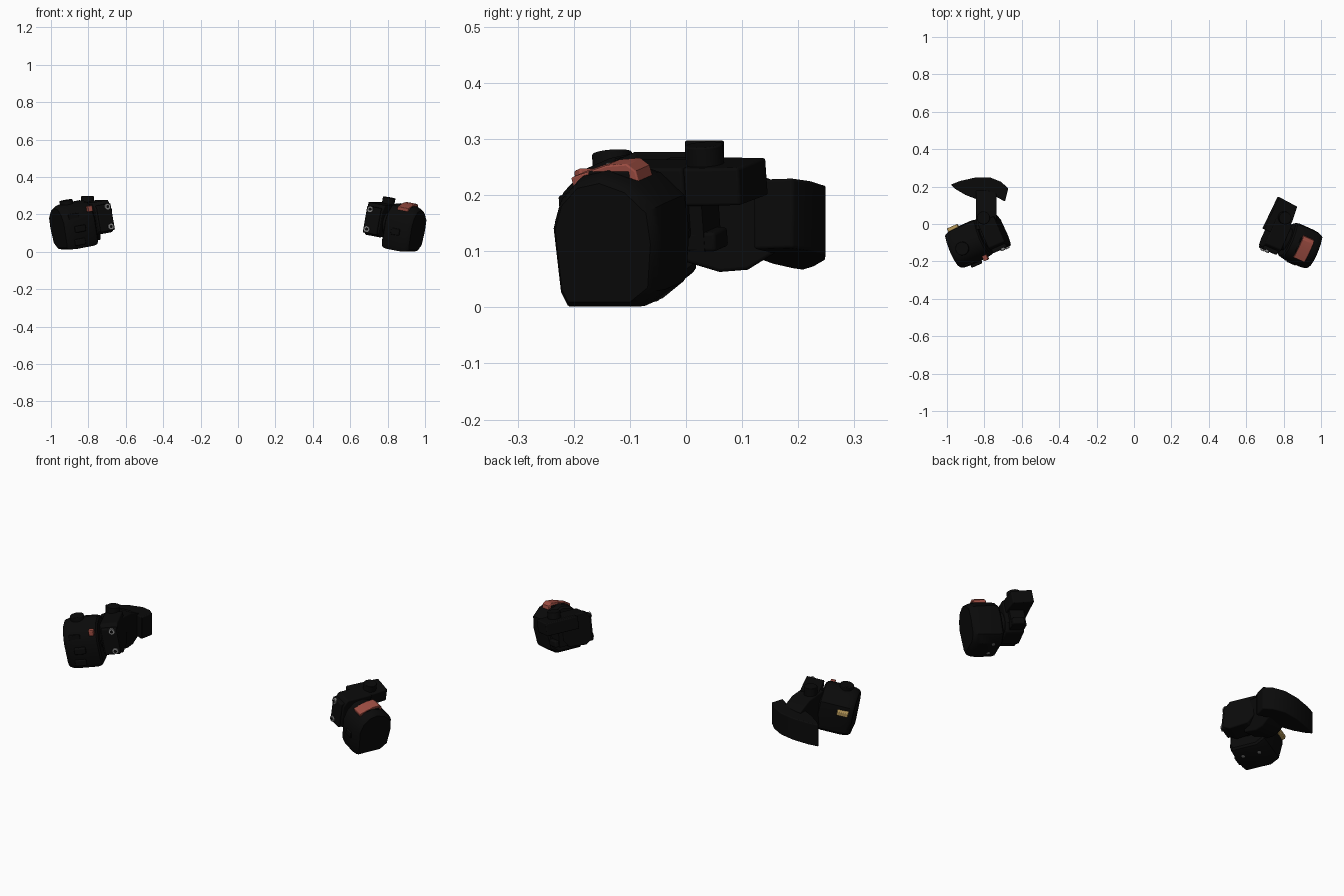
import bpy, bmesh, math
from mathutils import Vector, Matrix

if "Cube" in bpy.data.objects:
    bpy.data.objects.remove(bpy.data.objects["Cube"])


def material(name, col):
    m = bpy.data.materials.new(name)
    m.diffuse_color = (*col, 1)
    m.use_nodes = True
    m.node_tree.nodes["Principled BSDF"].inputs["Base Color"].default_value = m.diffuse_color
    return m


BLACK = material("black_plastic", (0.003, 0.003, 0.003))
RED = material("red_button", (0.34, 0.075, 0.055))
TAN = material("tan_button", (0.42, 0.28, 0.09))
STEEL = material("steel", (0.25, 0.25, 0.25))


# Local axes of one bar end: outward, forward, up
def frame(s, centre):
    m = Matrix(((0.9 * s, 0.4 * s, 0.17 * s), (-0.4, 0.914, -0.07), (-0.175, 0, 0.983))).to_4x4()
    m.translation = centre
    return m


RIGHT = frame(1, (0.891, -0.115, 0.126))
LEFT = frame(-1, (-0.882, -0.105, 0.14))


def loft(name, fr, rings, mat=BLACK, bevel=0.0):
    bm = bmesh.new()
    loops = [[bm.verts.new(fr @ Vector(p)) for p in r] for r in rings]
    n = len(loops[0])
    for a, b in zip(loops, loops[1:]):
        for i in range(n):
            bm.faces.new((a[i], a[(i + 1) % n], b[(i + 1) % n], b[i]))
    bm.faces.new(loops[0])
    bm.faces.new(loops[-1])
    bmesh.ops.recalc_face_normals(bm, faces=bm.faces)
    me = bpy.data.meshes.new(name)
    bm.to_mesh(me)
    bm.free()
    ob = bpy.data.objects.new(name, me)
    bpy.context.collection.objects.link(ob)
    me.materials.append(mat)
    bpy.context.view_layer.objects.active = ob
    bpy.ops.object.select_all(action='DESELECT')
    ob.select_set(True)
    if bevel:
        mod = ob.modifiers.new("bevel", 'BEVEL')
        mod.width, mod.segments, mod.limit_method = bevel, 3, 'ANGLE'
        mod.angle_limit = math.radians(40)
    bpy.ops.object.shade_smooth_by_angle(angle=math.radians(35))
    return ob


# Forward/up section extruded along the bar
def along_bar(name, fr, sec, o0, o1, mat=BLACK, bevel=0.0):
    return loft(name, fr, [[(o, f, w) for f, w in sec] for o in (o0, o1)], mat, bevel)


# Outward/forward plan extruded upward
def upward(name, fr, plan, w0, w1, mat=BLACK, bevel=0.0):
    return loft(name, fr, [[(o, f, w) for o, f in plan] for w in (w0, w1)], mat, bevel)


def box(name, fr, c, size, mat=BLACK, bevel=0.0):
    x, y, z = (v / 2 for v in size)
    plan = [(c[0] + a * x, c[1] + b * y) for a, b in ((-1, -1), (1, -1), (1, 1), (-1, 1))]
    return upward(name, fr, plan, c[2] - z, c[2] + z, mat, bevel)


def disc(name, fr, axis, c, r, h, mat=BLACK, bevel=0.0):
    rings = []
    for d in (-h / 2, h / 2):
        ring = []
        for i in range(24):
            a = i * math.tau / 24
            p = [r * math.cos(a), r * math.sin(a)]
            p.insert(axis, d)
            ring.append(Vector(c) + Vector(p))
        rings.append(ring)
    return loft(name, fr, rings, mat, bevel)


SECTION = [(-0.088, -0.12), (0.05, -0.12), (0.092, -0.09), (0.105, 0), (0.1, 0.065), (0.055, 0.108),
           (0.0, 0.127), (-0.05, 0.117), (-0.088, 0.08), (-0.106, 0.03), (-0.1, -0.095)]
CLAMP = [(-0.09, -0.05), (-0.05, -0.07), (0.05, -0.06), (0.08, -0.02), (0.08, 0.105), (-0.065, 0.105), (-0.09, 0.07)]


# Switch housing: rounded outer end, seam around the middle
def housing(side, fr, half, grow):
    sec = [(f * grow, w) for f, w in SECTION]
    profile = ((-half, 0.88), (-half + 0.008, 0.96), (-half + 0.03, 1), (half - 0.05, 1),
               (half - 0.024, 0.975), (half - 0.008, 0.93), (half, 0.87))
    loft(side + "_switch_housing", fr, [[(o, f * k, w * k) for f, w in sec] for o, k in profile])
    # Bar clamp with sleeve and cap bolts
    disc(side + "_bar_sleeve", fr, 0, (-0.12, 0, 0.01), 0.062, 0.15)
    along_bar(side + "_bar_clamp", fr, CLAMP, -0.2, -0.105, BLACK, 0.006)
    box(side + "_clamp_cap", fr, (-0.155, -0.085, 0.015), (0.082, 0.03, 0.145), BLACK, 0.006)
    for w in (-0.036, 0.073):
        disc(side + "_clamp_bolt", fr, 1, (-0.172, -0.101, w), 0.016, 0.012, STEEL)
        disc(side + "_bolt_socket", fr, 1, (-0.172, -0.107, w), 0.008, 0.004)
    # Screws under the housing
    for f in (-0.05, 0.04):
        disc(side + "_underside_screw", fr, 2, (-0.03, f, -0.118), 0.009, 0.008, STEEL)


housing("right", RIGHT, 0.08, 1.0)
housing("left", LEFT, 0.092, 1.03)

# Right reservoir over the lever pivot
upward("right_reservoir", RIGHT, [(-0.235, 0.0), (-0.115, 0.0), (-0.112, 0.1), (-0.12, 0.182), (-0.228, 0.19)],
       0.035, 0.103, BLACK, 0.005)
upward("right_lever_pivot", RIGHT, [(-0.195, 0.06), (-0.12, 0.06), (-0.125, 0.125), (-0.185, 0.125)],
       -0.05, -0.015, BLACK, 0.006)
box("right_pivot_web", RIGHT, (-0.16, 0.08, 0.0), (0.075, 0.05, 0.1))
disc("right_mirror_boss", RIGHT, 2, (-0.162, 0.1, 0.117), 0.034, 0.042, BLACK, 0.003)

# Right stop switch: rocker in a low surround
along_bar("right_stop_rocker", RIGHT,
          [(-0.07, 0.085), (0.06, 0.09), (0.052, 0.125), (0.035, 0.138), (-0.005, 0.135), (-0.075, 0.113)],
          -0.03, 0.035, RED, 0.003)
box("right_rocker_surround", RIGHT, (0.0, 0.0, 0.115), (0.075, 0.08, 0.02), BLACK, 0.004)
box("right_starter_button", RIGHT, (-0.005, -0.104, -0.02), (0.05, 0.012, 0.035), BLACK, 0.004)

# Left lever bracket arm, built in world directions
WORLD = Matrix.Identity(4)
ARM = [(-0.03, 0.09), (0.06, 0.063), (0.11, 0.067), (0.18, 0.11), (0.18, 0.215), (0.1, 0.25), (-0.03, 0.26)]
loft("left_lever_arm", WORLD, [[(x, y, z) for y, z in ARM] for x in (-0.845, -0.735)], BLACK, 0.006)
disc("left_mirror_boss", WORLD, 2, (-0.805, 0.033, 0.272), 0.035, 0.05, BLACK, 0.003)

# Left lever hood: swept shield dropping toward the outer tip
HOOD = [(-0.98, 0.21), (-0.93, 0.23), (-0.85, 0.248), (-0.77, 0.249), (-0.71, 0.225), (-0.672, 0.19),
        (-0.69, 0.12), (-0.735, 0.145), (-0.84, 0.132), (-0.90, 0.155), (-0.955, 0.187)]
loft("left_lever_hood", WORLD,
     [[(x, y, z + 0.13 * (x + 0.75)) for x, y in HOOD] for z in (0.096, 0.22)], BLACK, 0.005)

# Left thumb controls
box("left_dimmer_button", LEFT, (-0.066, -0.105, 0.08), (0.026, 0.03, 0.032), RED, 0.004)
disc("left_choke_dial", LEFT, 2, (0.02, -0.01, 0.127), 0.036, 0.03, BLACK, 0.004)
box("left_turn_switch", LEFT, (0.01, -0.112, -0.015), (0.06, 0.025, 0.035), BLACK, 0.006)
box("left_horn_button", LEFT, (0.02, -0.102, -0.085), (0.06, 0.02, 0.035), BLACK, 0.006)
box("left_upper_switch", LEFT, (0.03, -0.096, 0.055), (0.06, 0.015, 0.03), BLACK, 0.004)
along_bar("left_flash_trigger", LEFT, [(0.09, 0.01), (0.122, 0.018), (0.122, 0.04), (0.09, 0.05)],
          0.01, 0.07, TAN, 0.003)
